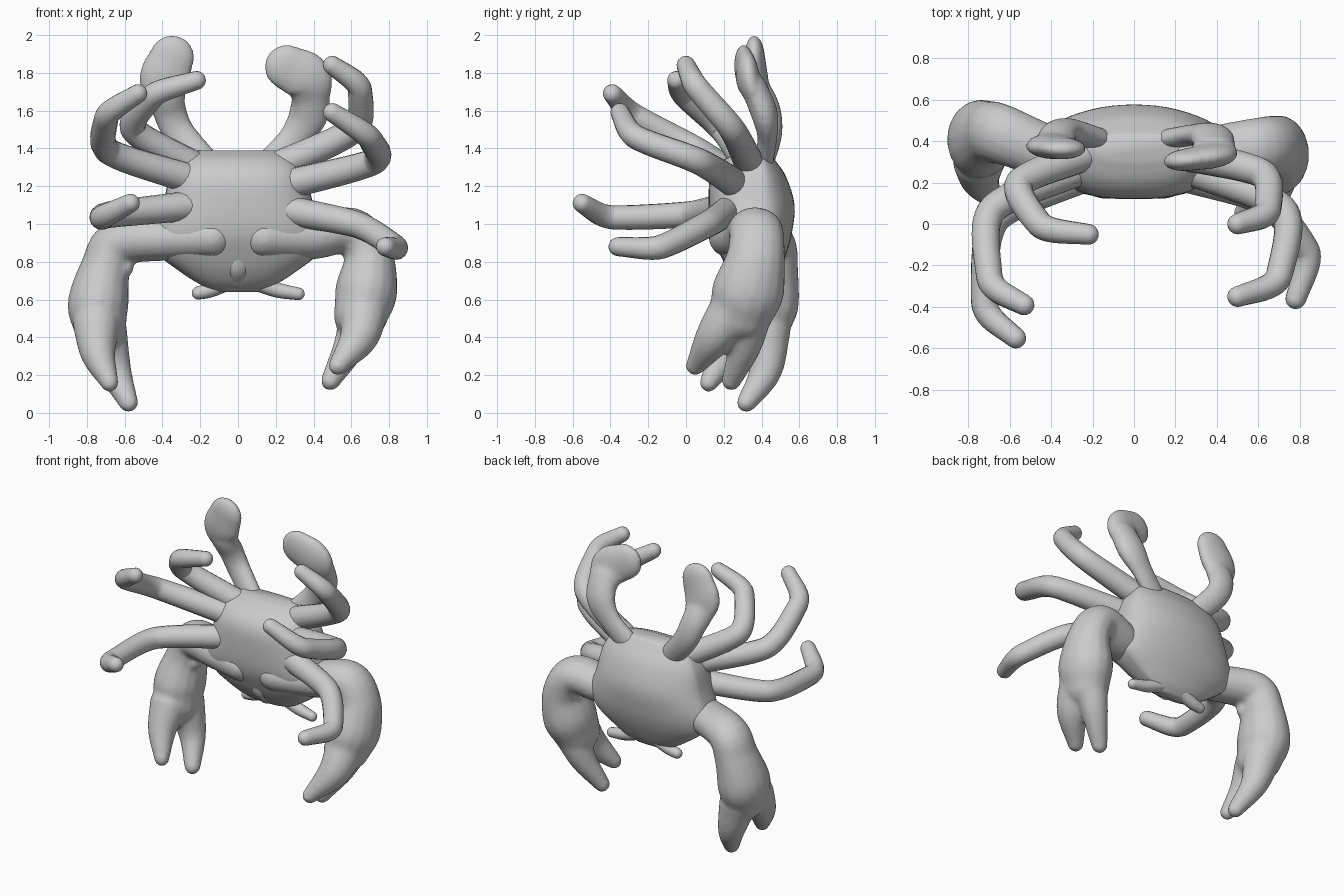
import bpy, bmesh, math
from mathutils import Vector

cube = bpy.data.objects.get("Cube")
if cube:
    bpy.data.objects.remove(cube, do_unlink=True)

grey = bpy.data.materials.new("shell_grey")
grey.use_nodes = True
color = (0.6, 0.6, 0.6, 1)
grey.diffuse_color = color
grey.node_tree.nodes["Principled BSDF"].inputs["Base Color"].default_value = color


def finish(name, bm, fuse=False):
    """Make the object; fuse melts overlapping tubes into one smooth skin."""
    bmesh.ops.recalc_face_normals(bm, faces=bm.faces)
    mesh = bpy.data.meshes.new(name)
    bm.to_mesh(mesh)
    bm.free()
    mesh.materials.append(grey)
    mesh.polygons.foreach_set("use_smooth", [True] * len(mesh.polygons))
    obj = bpy.data.objects.new(name, mesh)
    bpy.context.collection.objects.link(obj)
    if fuse:
        remesh = obj.modifiers.new("fuse", "REMESH")
        remesh.mode = "VOXEL"
        remesh.voxel_size = 0.014
        remesh.use_smooth_shade = True
        smooth = obj.modifiers.new("soften", "SMOOTH")
        smooth.iterations = 10


def skin_rings(bm, rings):
    """Bridge equal rings of points and close both ends."""
    loops = [[bm.verts.new(p) for p in ring] for ring in rings]
    n = len(loops[0])
    for a, b in zip(loops, loops[1:]):
        for i in range(n):
            j = (i + 1) % n
            bm.faces.new((a[i], a[j], b[j], b[i]))
    bm.faces.new(loops[0][::-1])
    bm.faces.new(loops[-1])


def spline(points, steps):
    """Catmull-Rom through points of any dimension."""
    pts = [Vector(p) for p in points]
    pts = [2 * pts[0] - pts[1]] + pts + [2 * pts[-1] - pts[-2]]
    out = []
    for a, b, c, d in zip(pts, pts[1:], pts[2:], pts[3:]):
        for k in range(steps):
            t = k / steps
            out.append(0.5 * (2 * b + (c - a) * t + (2 * a - 5 * b + 4 * c - d) * t * t
                              + (3 * b - a - 3 * c + d) * t ** 3))
    return out + [pts[-2]]


def cap(end, before):
    """Shrinking spots that round off a tube end."""
    (p, r), heading = end, (end[0] - before[0]).normalized()
    angles = [k * math.pi / 10.2 for k in range(1, 6)]
    return [(p + heading * r * math.sin(a), r * math.cos(a)) for a in angles]


def tube(bm, points, depth=1.0, sides=16):
    """Round-ended tube through (x, y, z, radius) points; depth scales it along y."""
    spots = [(p.xyz, p.w) for p in spline(points, 6)]
    spots = cap(spots[0], spots[1])[::-1] + spots + cap(spots[-1], spots[-2])
    rings, u = [], None
    for i, (p, r) in enumerate(spots):
        t = (spots[min(i + 1, len(spots) - 1)][0] - spots[max(i - 1, 0)][0]).normalized()
        u = t.orthogonal() if u is None else u - t * u.dot(t)
        u.normalize()
        v = t.cross(u)
        ring = []
        for k in range(sides):
            a = math.tau * k / sides
            off = r * (math.cos(a) * u + math.sin(a) * v)
            off.y *= depth
            ring.append(p + off)
        rings.append(ring)
    skin_rings(bm, rings)


def limb(name, *tubes):
    """One part from (points, depth) tubes, fused when there are several."""
    bm = bmesh.new()
    for points, depth in tubes:
        tube(bm, points, depth)
    finish(name, bm, fuse=len(tubes) > 1)


# Body: domed back, flatter belly; sections are (height, half width, belly y, back y)
sections = [(0.64, 0.1, 0.36, 0.41), (0.68, 0.2, 0.29, 0.45), (0.75, 0.31, 0.23, 0.49),
            (0.84, 0.42, 0.18, 0.53), (0.95, 0.45, 0.135, 0.56), (1.1, 0.4, 0.12, 0.575),
            (1.25, 0.36, 0.13, 0.53), (1.34, 0.3, 0.2, 0.47), (1.39, 0.22, 0.31, 0.43)]
rim, rings = 0.4, []
for z, w, belly, back in spline(sections, 4):
    ring = []
    for k in range(48):
        c, s = math.cos(math.tau * k / 48), math.sin(math.tau * k / 48)
        if s >= 0:
            ring.append((w * c, rim + (back - rim) * s, z))
        else:
            x = math.copysign(abs(c) ** 0.8, c)
            ring.append((w * x, rim - (rim - belly) * abs(s) ** 0.6, z))
    rings.append(ring)
body = bmesh.new()
skin_rings(body, rings)
finish("body_shell", body)

# Mouth bump and short eye stalks
limb("mouth_ridge", ([(0, 0.235, 0.86, 0.05), (0, 0.27, 0.78, 0.065), (0, 0.32, 0.71, 0.05)], 1))
limb("left_eye_stalk", ([(0.1, 0.39, 0.69, 0.045), (0.21, 0.38, 0.65, 0.04), (0.32, 0.37, 0.63, 0.033)], 1))
limb("right_eye_stalk", ([(-0.06, 0.4, 0.69, 0.045), (-0.15, 0.4, 0.65, 0.04), (-0.21, 0.4, 0.635, 0.035)], 1))

# Walking legs: hip, knee, ankle, foot
legs = {
    "left_upper_leg": [(0.22, 0.34, 1.31), (0.64, 0.25, 1.5), (0.65, 0.05, 1.73), (0.5, 0.0, 1.84)],
    "left_middle_leg": [(0.22, 0.28, 1.2), (0.75, 0.08, 1.33), (0.7, -0.28, 1.46), (0.5, -0.35, 1.59)],
    "left_lower_leg": [(0.22, 0.24, 1.08), (0.64, 0.12, 1.0), (0.85, -0.14, 0.87), (0.78, -0.36, 0.88)],
    "right_upper_leg": [(-0.22, 0.34, 1.3), (-0.58, 0.2, 1.5), (-0.45, -0.02, 1.69), (-0.22, -0.05, 1.76)],
    "right_middle_leg": [(-0.22, 0.28, 1.23), (-0.71, 0.08, 1.38), (-0.7, -0.29, 1.58), (-0.53, -0.39, 1.69)],
    "right_lower_leg": [(-0.22, 0.24, 1.1), (-0.69, 0.04, 1.05), (-0.73, -0.41, 1.03), (-0.57, -0.55, 1.11)],
}
radii = (0.08, 0.07, 0.064, 0.05)
for name, joints in legs.items():
    # Extra points beside the middle joints keep the segments straight
    pts = [Vector((*p, r)) for p, r in zip(joints, radii)]
    path = [pts[0]]
    for a, b, c in zip(pts, pts[1:], pts[2:]):
        path += [b.lerp(a, 0.22), b.lerp(c, 0.18)]
    limb(name, (path + [pts[-1]], 1))

# Swimming legs: stem and flat paddle
limb("left_paddle_leg",
     ([(0.18, 0.41, 1.33, 0.08), (0.29, 0.43, 1.45, 0.08), (0.37, 0.42, 1.57, 0.105), (0.39, 0.37, 1.7, 0.1)], 0.65),
     ([(0.39, 0.37, 1.66, 0.1), (0.365, 0.33, 1.77, 0.135), (0.26, 0.31, 1.83, 0.122)], 0.44))
limb("right_paddle_leg",
     ([(-0.18, 0.41, 1.33, 0.08), (-0.31, 0.45, 1.48, 0.085), (-0.36, 0.44, 1.59, 0.09), (-0.38, 0.4, 1.68, 0.09)], 0.7),
     ([(-0.36, 0.43, 1.58, 0.085), (-0.38, 0.4, 1.67, 0.105), (-0.39, 0.375, 1.77, 0.135),
       (-0.35, 0.365, 1.88, 0.122)], 0.44))

# Claws: bent arm swelling into the palm, then front and back finger
limb("left_claw",
     ([(0.13, 0.25, 0.93, 0.115), (0.38, 0.33, 0.93, 0.12), (0.6, 0.37, 0.965, 0.123), (0.69, 0.37, 0.83, 0.133),
       (0.68, 0.33, 0.65, 0.165), (0.65, 0.29, 0.52, 0.145)], 1.17),
     ([(0.67, 0.25, 0.55, 0.128), (0.64, 0.15, 0.4, 0.103), (0.53, 0.05, 0.25, 0.053)], 1),
     ([(0.66, 0.34, 0.53, 0.12), (0.59, 0.31, 0.35, 0.088), (0.49, 0.24, 0.17, 0.053)], 1))
limb("right_claw",
     ([(-0.13, 0.25, 0.93, 0.115), (-0.38, 0.33, 0.92, 0.115), (-0.63, 0.43, 0.9, 0.125), (-0.7, 0.44, 0.77, 0.133),
       (-0.74, 0.41, 0.58, 0.162), (-0.73, 0.38, 0.45, 0.14)], 1.17),
     ([(-0.75, 0.3, 0.46, 0.125), (-0.74, 0.21, 0.31, 0.093), (-0.68, 0.12, 0.16, 0.05)], 1),
     ([(-0.71, 0.43, 0.43, 0.125), (-0.65, 0.42, 0.22, 0.088), (-0.58, 0.32, 0.055, 0.053)], 1),
     ([(-0.65, 0.4, 0.82, 0.07), (-0.6, 0.38, 0.77, 0.05)], 1))
